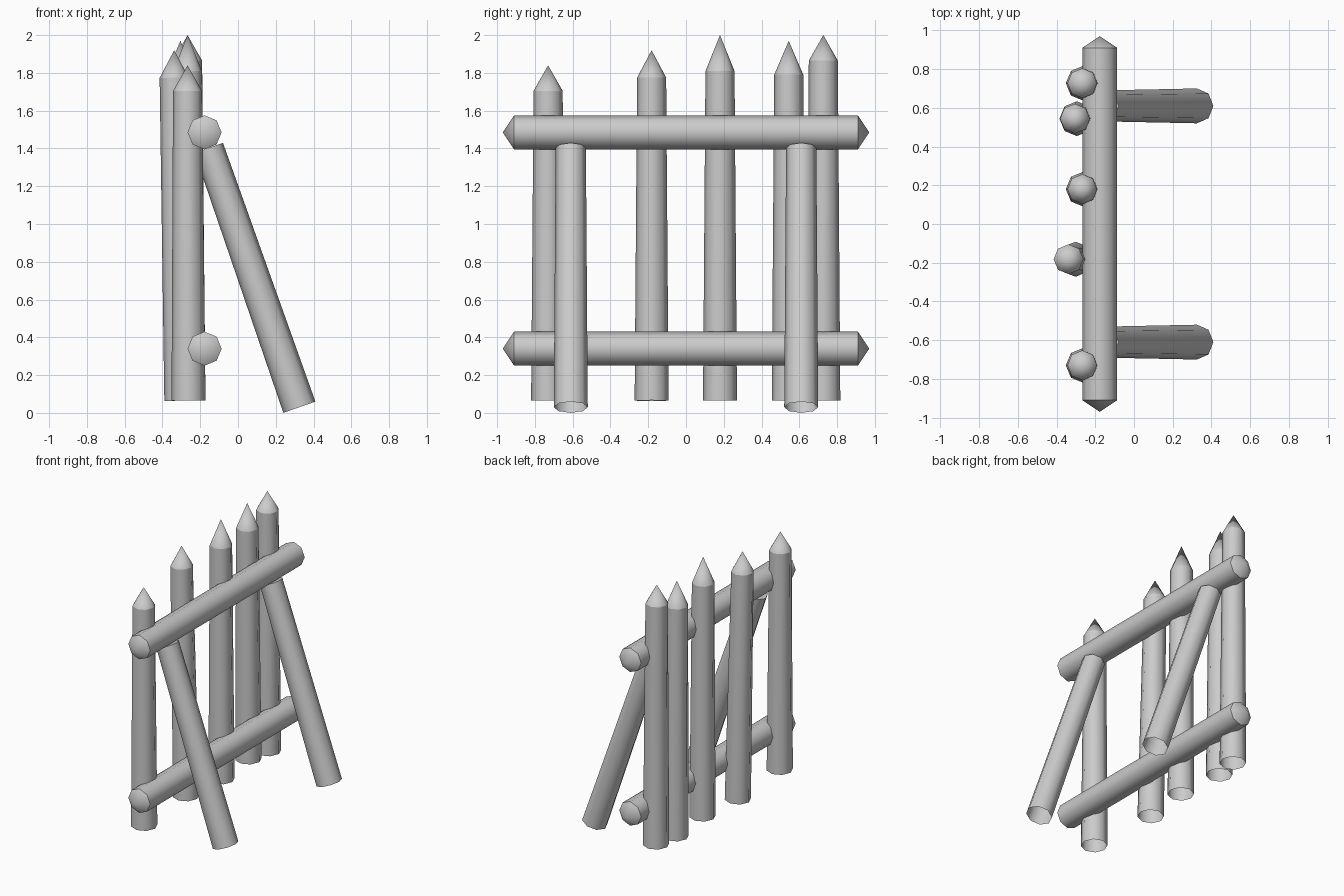
import bpy
import bmesh
from math import cos, sin, pi
from mathutils import Vector

SIDES = 8

if "Cube" in bpy.data.objects:
    bpy.data.objects.remove(bpy.data.objects["Cube"], do_unlink=True)

# One plain grey for every log
grey = bpy.data.materials.new("plain grey")
grey.use_nodes = True
colour = (0.6, 0.6, 0.6, 1)
grey.diffuse_color = colour
grey.node_tree.nodes["Principled BSDF"].inputs["Base Color"].default_value = colour


def log(name, start, end, r_start, r_end, start_tip=None, end_tip=None, cap_end=False):
    """Tapered eight-sided log; each end is open, capped or sharpened to a tip."""
    start, end = Vector(start), Vector(end)
    axis = (end - start).normalized()
    side = Vector((1, 0, 0)) if abs(axis.y) > 0.9 else Vector((0, 1, 0)).cross(axis).normalized()
    other = axis.cross(side)
    bm = bmesh.new()

    def ring(centre, radius):
        return [bm.verts.new(centre + radius * (cos(a) * side + sin(a) * other))
                for a in (2 * pi * i / SIDES for i in range(SIDES))]

    low, high = ring(start, r_start), ring(end, r_end)
    apexes = {}
    for key, tip in (("low", start_tip), ("high", end_tip)):
        if tip:
            apexes[key] = bm.verts.new(Vector(tip))
    for i in range(SIDES):
        j = (i + 1) % SIDES
        bm.faces.new((low[i], low[j], high[j], high[i]))
        if "low" in apexes:
            bm.faces.new((low[j], low[i], apexes["low"]))
        if "high" in apexes:
            bm.faces.new((high[i], high[j], apexes["high"]))
    if cap_end:
        bm.faces.new(high)

    # Smooth round the log, crisp where the point or cap begins
    for face in bm.faces:
        face.smooth = True
    for loop in (low, high):
        for i in range(SIDES):
            bm.edges.get((loop[i], loop[(i + 1) % SIDES])).smooth = False

    mesh = bpy.data.meshes.new(name)
    bm.to_mesh(mesh)
    bm.free()
    mesh.materials.append(grey)
    obj = bpy.data.objects.new(name, mesh)
    bpy.context.scene.collection.objects.link(obj)
    return obj


# Upright pickets: base x, tip x, y, shoulder height, tip height
pickets = [
    (-0.262, -0.267, -0.73, 1.705, 1.84),
    (-0.30, -0.338, -0.182, 1.775, 1.92),
    (-0.262, -0.267, 0.18, 1.81, 2.0),
    (-0.295, -0.305, 0.544, 1.79, 1.97),
    (-0.262, -0.267, 0.727, 1.865, 2.0),
]
for n, (base_x, tip_x, y, shoulder, tip) in enumerate(pickets, 1):
    log(f"picket_{n}", (base_x, y, 0.065), (tip_x, y, shoulder), 0.09, 0.077,
        end_tip=(tip_x, y, tip))

# Horizontal rails, pointed at both ends
for name, z in (("lower_rail", 0.34), ("upper_rail", 1.485)):
    log(name, (-0.177, -0.91, z), (-0.177, 0.91, z), 0.09, 0.09,
        start_tip=(-0.177, -0.97, z), end_tip=(-0.177, 0.97, z))

# Slanted braces that prop up the upper rail
for name, y in (("front_brace", -0.61), ("back_brace", 0.61)):
    log(name, (0.325, y, 0.03), (-0.155, y, 1.403), 0.09, 0.08, cap_end=True)
